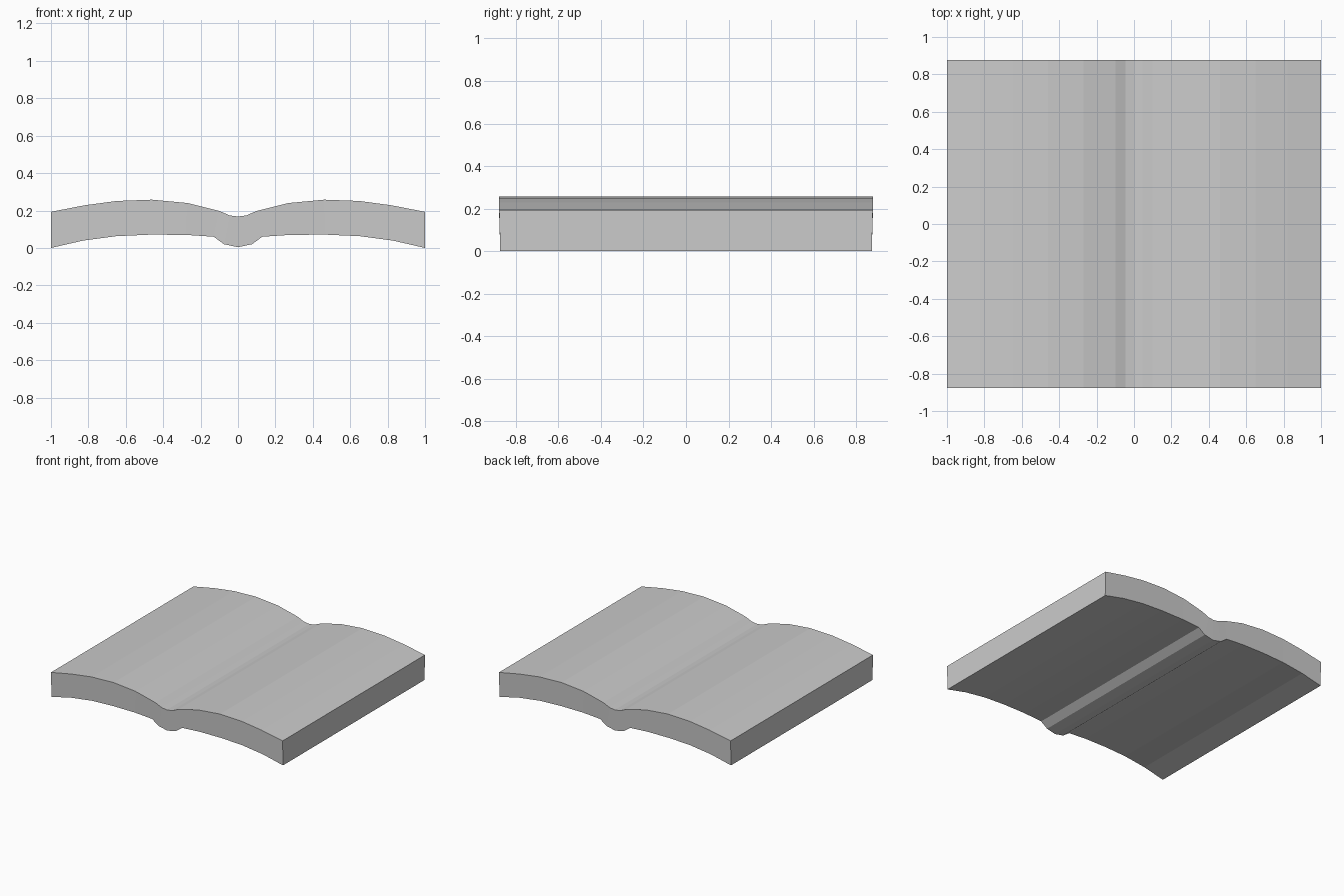
import bpy
import bmesh

cube = bpy.data.objects.get("Cube")
if cube:
    bpy.data.objects.remove(cube, do_unlink=True)

# Paper colour
paper = bpy.data.materials.new("light_grey_paper")
paper.use_nodes = True
grey = (0.6, 0.6, 0.6, 1)
paper.diffuse_color = grey
paper.node_tree.nodes["Principled BSDF"].inputs["Base Color"].default_value = grey

# Half profiles from the spine outwards (x, z)
top_half = [(0, .168), (.045, .174), (.10, .198), (.27, .24), (.46, .258),
            (.65, .251), (.82, .228), (1, .193)]
bottom_half = [(0, .004), (.075, .02), (.13, .06), (.28, .07), (.47, .071),
               (.65, .063), (.83, .039), (1, 0)]


def full(half):
    """Mirror a half profile across the spine."""
    return [(-x, z) for x, z in reversed(half[1:])] + half


# Open book: two curved page sheets joined by edges all round
bm = bmesh.new()


def sheet_row(profile, y):
    return [bm.verts.new((x, y, z)) for x, z in full(profile)]


top_front, top_back = sheet_row(top_half, -.878), sheet_row(top_half, .878)
low_front, low_back = sheet_row(bottom_half, -.873), sheet_row(bottom_half, .873)
loop = [top_front, top_back, low_back, low_front]
for a, b in zip(loop, loop[1:] + loop[:1]):
    for i in range(len(a) - 1):
        bm.faces.new((a[i], a[i + 1], b[i + 1], b[i]))
for end in (0, -1):
    bm.faces.new([row[end] for row in loop])
bmesh.ops.recalc_face_normals(bm, faces=bm.faces)

mesh = bpy.data.meshes.new("open_book")
bm.to_mesh(mesh)
bm.free()
mesh.materials.append(paper)
book = bpy.data.objects.new("open_book", mesh)
bpy.context.collection.objects.link(book)
